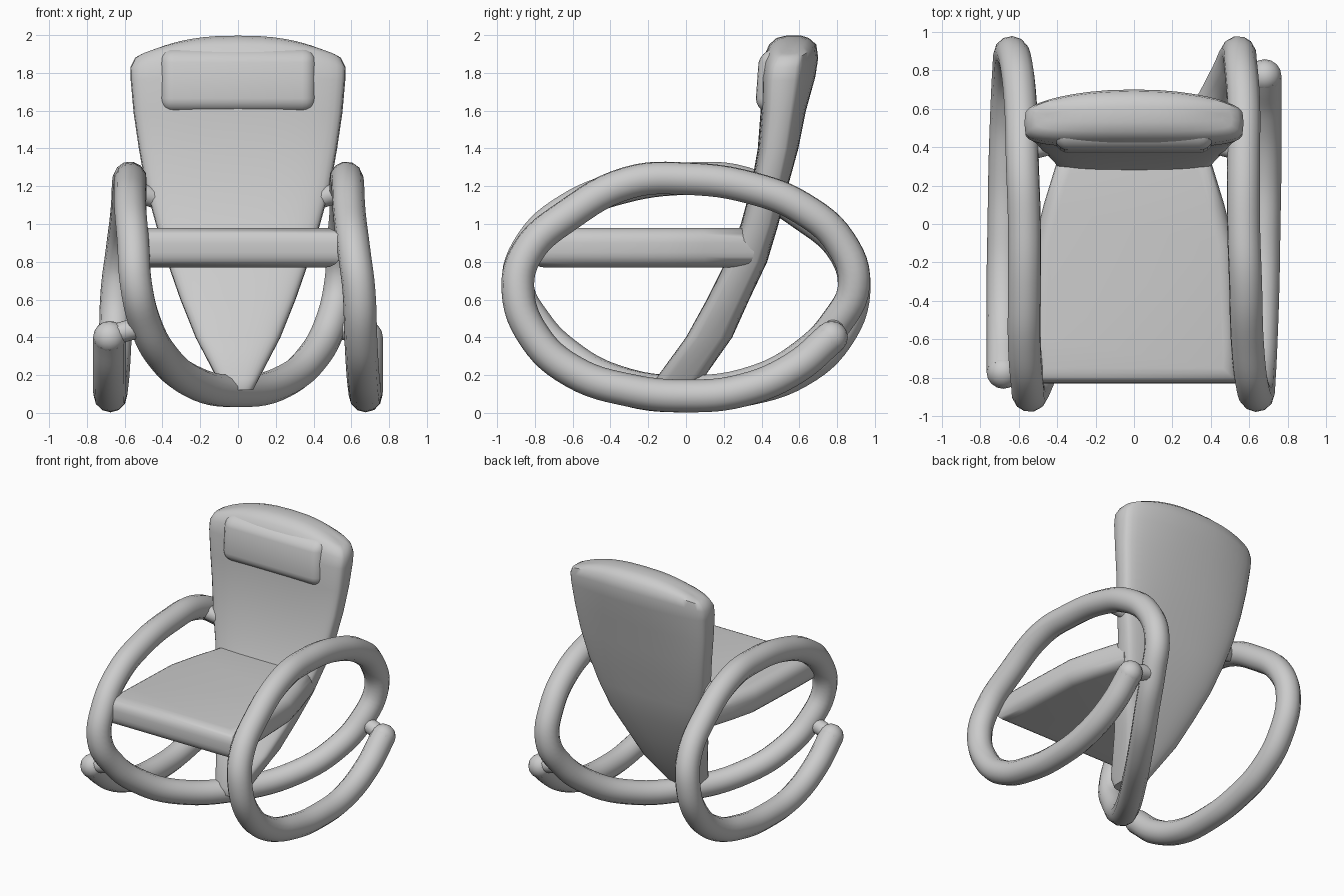
import bpy, bmesh, math

if "Cube" in bpy.data.objects:
    bpy.data.objects.remove(bpy.data.objects["Cube"])


def finish(name, bm, angle=50):
    bmesh.ops.recalc_face_normals(bm, faces=bm.faces)
    me = bpy.data.meshes.new(name)
    bm.to_mesh(me)
    bm.free()
    ob = bpy.data.objects.new(name, me)
    bpy.context.collection.objects.link(ob)
    smooth(ob, angle)
    return ob


def smooth(ob, angle=50):
    bpy.ops.object.select_all(action='DESELECT')
    bpy.context.view_layer.objects.active = ob
    ob.select_set(True)
    bpy.ops.object.shade_smooth_by_angle(angle=math.radians(angle))


def tube(name, pts, radius):
    cu = bpy.data.curves.new(name, 'CURVE')
    cu.dimensions = '3D'
    cu.bevel_depth = radius
    cu.bevel_resolution = 4
    cu.resolution_u = 6
    cu.use_fill_caps = True
    sp = cu.splines.new('BEZIER')
    sp.bezier_points.add(len(pts) - 1)
    for bp, p in zip(sp.bezier_points, pts):
        bp.co = p
        bp.handle_left_type = bp.handle_right_type = 'AUTO'
    ob = bpy.data.objects.new(name, cu)
    bpy.context.collection.objects.link(ob)
    bpy.ops.object.select_all(action='DESELECT')
    bpy.context.view_layer.objects.active = ob
    ob.select_set(True)
    bpy.ops.object.convert(target='MESH')
    smooth(bpy.context.object)


# one continuous tube: half the path, turned 180 degrees for the other half
half = [(.25, .38, .17), (.4, .62, .3), (.49, .79, .47), (.54, .89, .68),
        (.555, .82, .9), (.57, .62, 1.08), (.57, .35, 1.19), (.57, 0, 1.24),
        (.58, -.3, 1.22), (.59, -.62, 1.05), (.615, -.84, .85), (.64, -.89, .65),
        (.65, -.8, .4), (.66, -.6, .22), (.67, -.3, .12), (.675, 0, .09),
        (.68, .3, .12), (.68, .58, .24), (.68, .77, .4)]
other = [(-x, -y, z) for x, y, z in reversed(half)]
tube("rocker_frame", other + [(0, 0, .115)] + half, .087)

# rounded ends of the tube, each bridged to the loop beside it
for s, side in ((1, "right"), (-1, "left")):
    bm = bmesh.new()
    bmesh.ops.create_uvsphere(bm, u_segments=16, v_segments=8, radius=.087)
    bmesh.ops.translate(bm, verts=bm.verts, vec=(s * .68, s * .77, .4))
    finish("tube_end_" + side, bm)
    tube("tube_bridge_" + side,
         [(s * .49, s * .79, .46), (s * .68, s * .77, .41)], .055)

# seat slab with rolled edges, running into the tube at the front
right = [(.545, -.83), (.54, -.6), (.52, -.1), (.47, .1), (.39, .36)]
outline = [(-x, y) for x, y in right] + [(x, y) for x, y in reversed(right)]
bm = bmesh.new()
face = bm.faces.new([bm.verts.new((x, y, .77)) for x, y in outline])
ext = bmesh.ops.extrude_face_region(bm, geom=[face])
bmesh.ops.translate(bm, vec=(0, 0, .21),
                    verts=[v for v in ext["geom"] if isinstance(v, bmesh.types.BMVert)])
rims = [e for e in bm.edges if abs(e.verts[0].co.z - e.verts[1].co.z) < .01]
bmesh.ops.bevel(bm, geom=rims, offset=.08, segments=5, profile=.5, affect='EDGES')
finish("seat", bm)

# backrest: z, half width, front y, rear y, drop of the corners, rearward bow
rows = [(.12, .08, -.15, .05, 0, 0), (.18, .11, -.16, .09, 0, 0),
        (.4, .225, 0, .245, 0, 0), (.6, .305, .11, .335, 0, 0),
        (.8, .375, .21, .43, 0, 0), (1.0, .435, .29, .49, 0, 0),
        (1.2, .49, .345, .53, 0, .01), (1.4, .525, .38, .575, 0, .02),
        (1.6, .553, .395, .605, .01, .03), (1.78, .568, .395, .635, .02, .05),
        (1.88, .57, .41, .64, .05, .06), (1.95, .545, .44, .64, .07, .05),
        (1.985, .51, .48, .61, .085, .04), (1.997, .46, .53, .58, .08, .03)]
bm = bmesh.new()
N = 40
rings = []
for z, w, y0, y1, drop, bow in rows:
    ring = []
    for i in range(N):
        a = 2 * math.pi * i / N
        c, s = math.cos(a), math.sin(a)
        u = math.copysign(abs(c) ** .75, c)
        v = math.copysign(abs(s) ** .4, s)
        y = (y0 + y1) / 2 + (y1 - y0) / 2 * v + bow * (1 - u * u) * (v + 1) / 2
        ring.append(bm.verts.new((w * u, y, z - drop * abs(u) ** 2.5)))
    rings.append(ring)
for a, b in zip(rings, rings[1:]):
    for i in range(N):
        j = (i + 1) % N
        bm.faces.new((a[i], a[j], b[j], b[i]))
bm.faces.new(rings[0])
# arched top closed with strips from front to rear
top = rings[-1]
for i in range(N // 2):
    strip = [top[i], top[i + 1], top[N - i - 1], top[(N - i) % N]]
    bm.faces.new(list(dict.fromkeys(strip)))
finish("backrest", bm)

# head pillow, leaning back at the top
bm = bmesh.new()
bmesh.ops.create_cube(bm, size=1)
for v in bm.verts:
    v.co = (v.co.x * .83, .48 + v.co.y * .22, 1.76 + v.co.z * .34)
bmesh.ops.bevel(bm, geom=bm.edges[:], offset=.075, segments=5, profile=.5, affect='EDGES')
for v in bm.verts:
    v.co.y += max(0, v.co.z - 1.8) * .25
finish("head_pillow", bm)

# short joints from the tube to the backrest
for s, side in ((1, "right"), (-1, "left")):
    tube("back_joint_" + side, [(s * .38, .43, 1.12), (s * .57, .38, 1.18)], .055)
